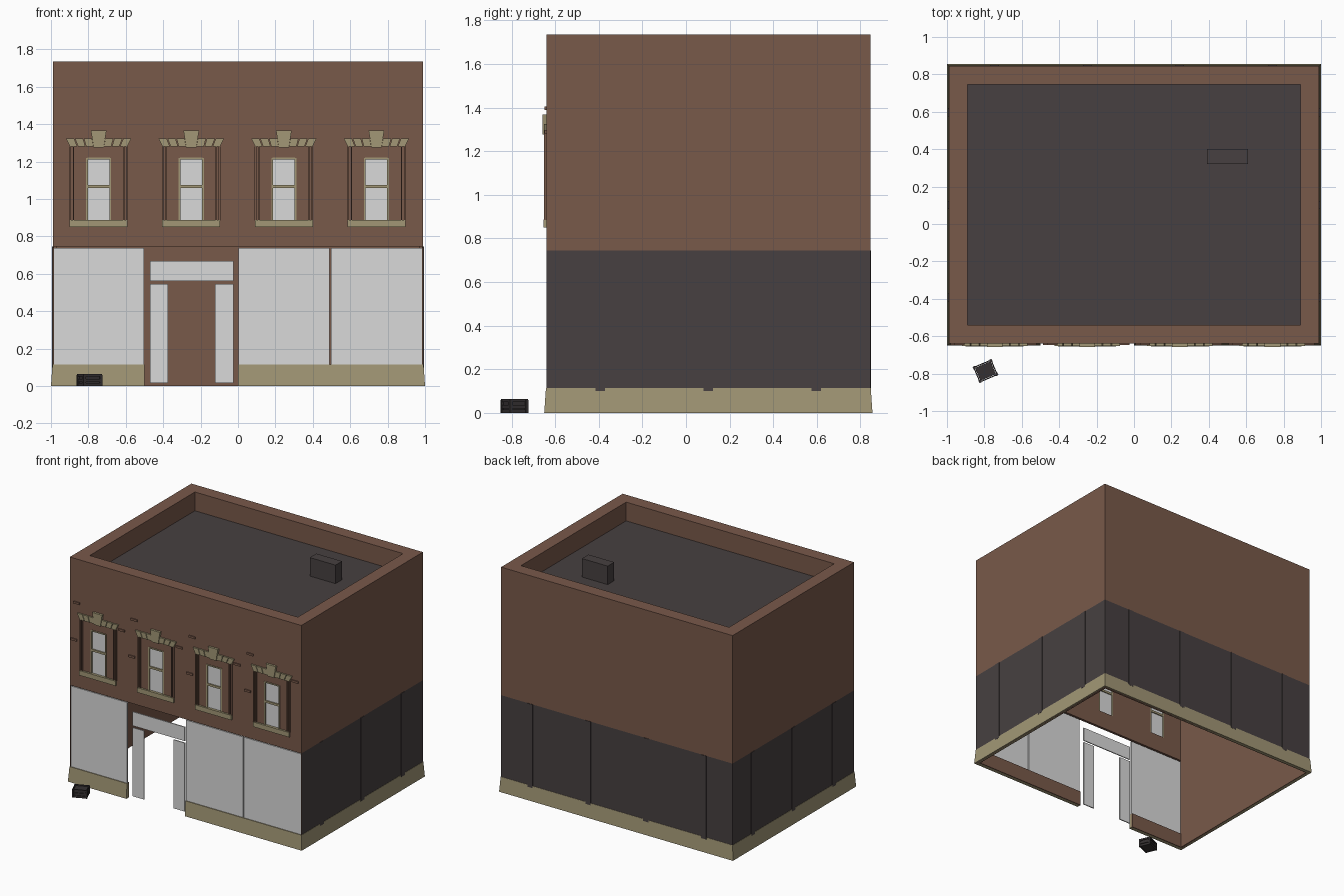
import bpy, bmesh, math
from mathutils import Matrix, Vector

cube = bpy.data.objects.get("Cube")
if cube:
    bpy.data.objects.remove(cube, do_unlink=True)


def material(name, rgb):
    m = bpy.data.materials.new(name)
    m.use_nodes = True
    m.diffuse_color = (*rgb, 1)
    m.node_tree.nodes["Principled BSDF"].inputs["Base Color"].default_value = (*rgb, 1)
    return m


BRICK = material("brown brick", (0.19, 0.10, 0.068))
STONE = material("olive stone", (0.36, 0.31, 0.18))
DARK = material("charcoal cladding", (0.063, 0.051, 0.052))
GLASS = material("pale glass", (0.70, 0.70, 0.70))
IRON = material("dark iron", (0.035, 0.03, 0.031))


def finish(name, bm, *mats):
    bmesh.ops.recalc_face_normals(bm, faces=bm.faces)
    mesh = bpy.data.meshes.new(name)
    bm.to_mesh(mesh)
    bm.free()
    for m in mats:
        mesh.materials.append(m)
    ob = bpy.data.objects.new(name, mesh)
    bpy.context.collection.objects.link(ob)
    return ob


def add_box(bm, x, y, z):
    size = [b - a for a, b in (x, y, z)]
    mid = [(a + b) / 2 for a, b in (x, y, z)]
    mat = Matrix.Translation(mid) @ Matrix.Diagonal((*size, 1))
    return bmesh.ops.create_cube(bm, size=1, matrix=mat)["verts"]


def boxes(name, mat, *spans):
    bm = bmesh.new()
    for s in spans:
        add_box(bm, *s)
    return finish(name, bm, mat)


def add_prism(bm, outline, y0, y1):
    """Extrude an x-z outline from y0 to y1."""
    face = bm.faces.new([bm.verts.new((x, y0, z)) for x, z in outline])
    new = bmesh.ops.extrude_face_region(bm, geom=[face])["geom"]
    bmesh.ops.translate(bm, verts=[v for v in new if isinstance(v, bmesh.types.BMVert)],
                        vec=(0, y1 - y0, 0))


# Main dimensions
W, FRONT, BACK, TOP = 0.99, -0.64, 0.845, 1.735
SPLIT, ROOF, THICK, RIM = 0.745, 1.59, 0.02, 0.1
CENTRES = [-0.745 + 0.495 * i for i in range(4)]


# Hollow brick shell with roof well, open shopfront and window holes
shell = boxes("building_shell", BRICK, ((-W, W), (FRONT, BACK), (0, TOP)))
inner, well = W - THICK, W - RIM
cuts = [((-inner, inner), (FRONT + THICK, BACK - THICK), (-1, ROOF - THICK)),
        ((-well, well), (FRONT + RIM, BACK - RIM), (ROOF, 2)),
        ((-W + 0.005, W - 0.005), (-1, FRONT + THICK), (-1, SPLIT))]
cuts += [((c - 0.066, c + 0.066), (-1, -0.6), (0.88, 1.22)) for c in CENTRES]
for span in cuts:
    cutter = boxes("cutter", BRICK, span)
    mod = shell.modifiers.new("cut", "BOOLEAN")
    mod.operation, mod.solver, mod.object = "DIFFERENCE", "EXACT", cutter
    bpy.context.view_layer.objects.active = shell
    bpy.ops.object.modifier_apply(modifier=mod.name)
    bpy.data.objects.remove(cutter, do_unlink=True)

# Lower outside faces are clad in charcoal, as is the roof deck
shell.data.materials.clear()
for m in (BRICK, DARK):
    shell.data.materials.append(m)
bm = bmesh.new()
bm.from_mesh(shell.data)
bmesh.ops.bisect_plane(bm, geom=bm.verts[:] + bm.edges[:] + bm.faces[:],
                       plane_co=(0, 0, SPLIT), plane_no=(0, 0, 1))
for f in bm.faces:
    c, n = f.calc_center_median(), f.normal
    outside = abs(c.x) > W - 0.002 or c.y > BACK - 0.002
    deck = n.z > 0.9 and abs(c.z - ROOF) < 0.01
    f.material_index = int(deck or (outside and c.z < SPLIT))
bm.to_mesh(shell.data)
bm.free()

# Narrow cladding strips on the sides and back
strips = []
for y in (-0.393, 0.102, 0.597):
    for s in (-1, 1):
        strips.append((sorted((s * (W - 0.01), s * (W + 0.004))),
                       (y - 0.022, y + 0.022), (0.1, SPLIT)))
for c in CENTRES:
    strips.append(((c - 0.022, c + 0.022), (BACK - 0.01, BACK + 0.004), (0.1, SPLIT)))
boxes("cladding_strips", DARK, *strips)

# Rooftop vent
boxes("roof_vent", DARK, ((0.39, 0.61), (0.32, 0.40), (ROOF - 0.005, 1.733)))

# Stone plinth with a sloped top, broken at the doorway
bm = bmesh.new()
for x, y in (((-1, -0.5), (-0.65, -0.622)), ((0, 1), (-0.65, -0.622)),
             ((-1, 1), (BACK - 0.015, 0.855)),
             ((-1, -W + 0.015), (-0.65, 0.855)), ((W - 0.015, 1), (-0.65, 0.855))):
    for v in add_box(bm, x, y, (0, 0.115)):
        if v.co.z > 0.1:
            v.co.x = max(-W - 0.002, min(W + 0.002, v.co.x))
            v.co.y = max(FRONT - 0.002, min(BACK + 0.002, v.co.y))
finish("plinth", bm, STONE)
boxes("plinth_lining", BRICK, *[(x, (-0.622, -0.615), (0, 0.115))
                                for x in ((-inner, -0.5), (0, inner))])

# Shop windows and door glazing
boxes("shop_glass", GLASS, *[(x, (-0.636, -0.628), (0.11, 0.738)) for x in
                             ((-0.985, -0.502), (0.002, 0.49), (0.498, 0.985))])
boxes("door_glazing", GLASS, *[(x, (-0.615, -0.607), z) for x, z in
                               (((-0.47, -0.025), (0.56, 0.668)),
                                ((-0.47, -0.373), (0.015, 0.545)),
                                ((-0.123, -0.025), (0.015, 0.545)))])

# Upper windows
panes, frames, sills, jambs, bricks = [], [], [], [], []
arches = bmesh.new()
for c in CENTRES:
    panes.append(((c - 0.06, c + 0.06), (-0.634, -0.628), (0.885, 1.215)))
    for s in (-1, 1):
        frames.append((sorted((c + s * 0.057, c + s * 0.067)), (-0.644, -0.62), (0.88, 1.22)))
        for a, b in ((0.131, 0.137), (0.147, 0.157)):
            jambs.append((sorted((c + s * a, c + s * b)), (-0.65, -0.635), (0.885, 1.28)))
    for z0, z1 in ((1.058, 1.074), (1.212, 1.221)):
        frames.append(((c - 0.06, c + 0.06), (-0.644, -0.62), (z0, z1)))
    sills.append(((c - 0.155, c + 0.155), (-0.654, -0.63), (0.85, 0.887)))
    # Splayed lintel blocks and keystone
    for s in (-1, 1):
        for i in range(3):
            a, b = 0.028 + 0.043 * i, 0.028 + 0.043 * (i + 1) - 0.004
            low, high = 1.28, 1.324
            flare = 0.008 + 0.005 * i
            add_prism(arches, [(c + s * a, low), (c + s * b, low),
                               (c + s * (b + flare + 0.004), high),
                               (c + s * (a + flare), high)], -0.652, -0.635)
    add_prism(arches, [(c - 0.027, 1.276), (c + 0.027, 1.276),
                       (c + 0.042, 1.367), (c - 0.042, 1.367)], -0.657, -0.635)
    # Loose projecting bricks
    for dx, z in ((-0.187, 1.397), (-0.209, 1.108), (0.198, 1.288)):
        bricks.append(((c + dx - 0.027, c + dx + 0.027), (-0.648, -0.635), (z - 0.008, z + 0.008)))
boxes("window_panes", GLASS, *panes)
boxes("window_frames", STONE, *frames)
boxes("window_sills", STONE, *sills)
boxes("window_jambs", BRICK, *jambs)
boxes("projecting_bricks", BRICK, *bricks)
finish("window_lintels", arches, STONE)

# Small slatted crate on the pavement
h, d = 0.053, 0.045
parts = [((-0.045, 0.045), (-0.037, 0.037), (0.002, 0.055))]
for s in (-1, 1):
    for z0, z1 in ((0, 0.016), (0.021, 0.037), (0.05, 0.063)):
        parts.append(((-h, h), sorted((s * (d - 0.006), s * d)), (z0, z1)))
        parts.append((sorted((s * (h - 0.006), s * h)), (-d, d), (z0, z1)))
    for t in (-1, 1):
        parts.append((sorted((s * (h - 0.012), s * (h + 0.002))),
                      sorted((t * (d - 0.012), t * (d + 0.002))), (0, 0.06)))
crate = boxes("crate", IRON, *parts)
crate.data.transform(Matrix.Translation((-0.794, -0.786, 0)) @ Matrix.Rotation(math.radians(23), 4, "Z"))
